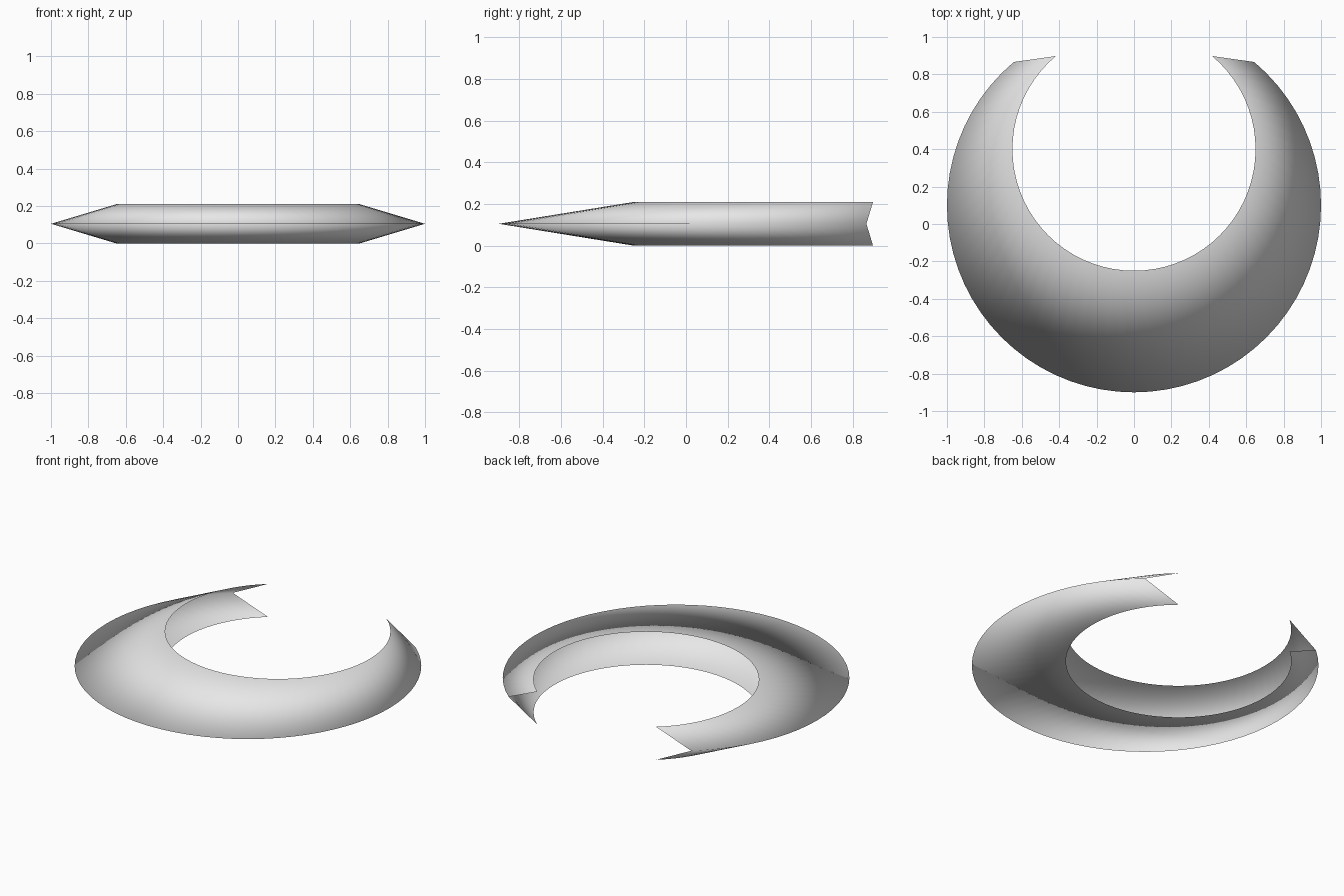
import bpy
import bmesh
from math import cos, sin, radians

STEPS = 56
START, END = radians(-230), radians(50)
HEIGHT = 0.21

cube = bpy.data.objects.get("Cube")
if cube:
    bpy.data.objects.remove(cube, do_unlink=True)

# Plain light grey surface
grey = bpy.data.materials.new("light_grey")
grey.use_nodes = True
colour = (0.8, 0.8, 0.8, 1)
grey.diffuse_color = colour
grey.node_tree.nodes["Principled BSDF"].inputs["Base Color"].default_value = colour

bm = bmesh.new()


def arc_rail(radius, centre_y, z):
    """Row of vertices along an open arc, counter-clockwise from above."""
    angles = [START + (END - START) * i / STEPS for i in range(STEPS + 1)]
    return [bm.verts.new((radius * cos(a), centre_y + radius * sin(a), z))
            for a in angles]


def bridge(first, second):
    """Skin two rails with quads."""
    for i in range(STEPS):
        bm.faces.new((first[i], second[i], second[i + 1], first[i + 1]))


# Thin crescent shell: two sloping sheets sharing the outer rim, open inside
inner_top = arc_rail(0.65, 0.4, HEIGHT)
outer_rim = arc_rail(1.0, 0.1, HEIGHT / 2)
inner_bottom = arc_rail(0.65, 0.4, 0)
bridge(inner_top, outer_rim)
bridge(outer_rim, inner_bottom)

# Soft shading runs across the rim
for face in bm.faces:
    face.smooth = True

mesh = bpy.data.meshes.new("crescent_shell")
bm.to_mesh(mesh)
bm.free()
mesh.materials.append(grey)
shell = bpy.data.objects.new("crescent_shell", mesh)
bpy.context.collection.objects.link(shell)
